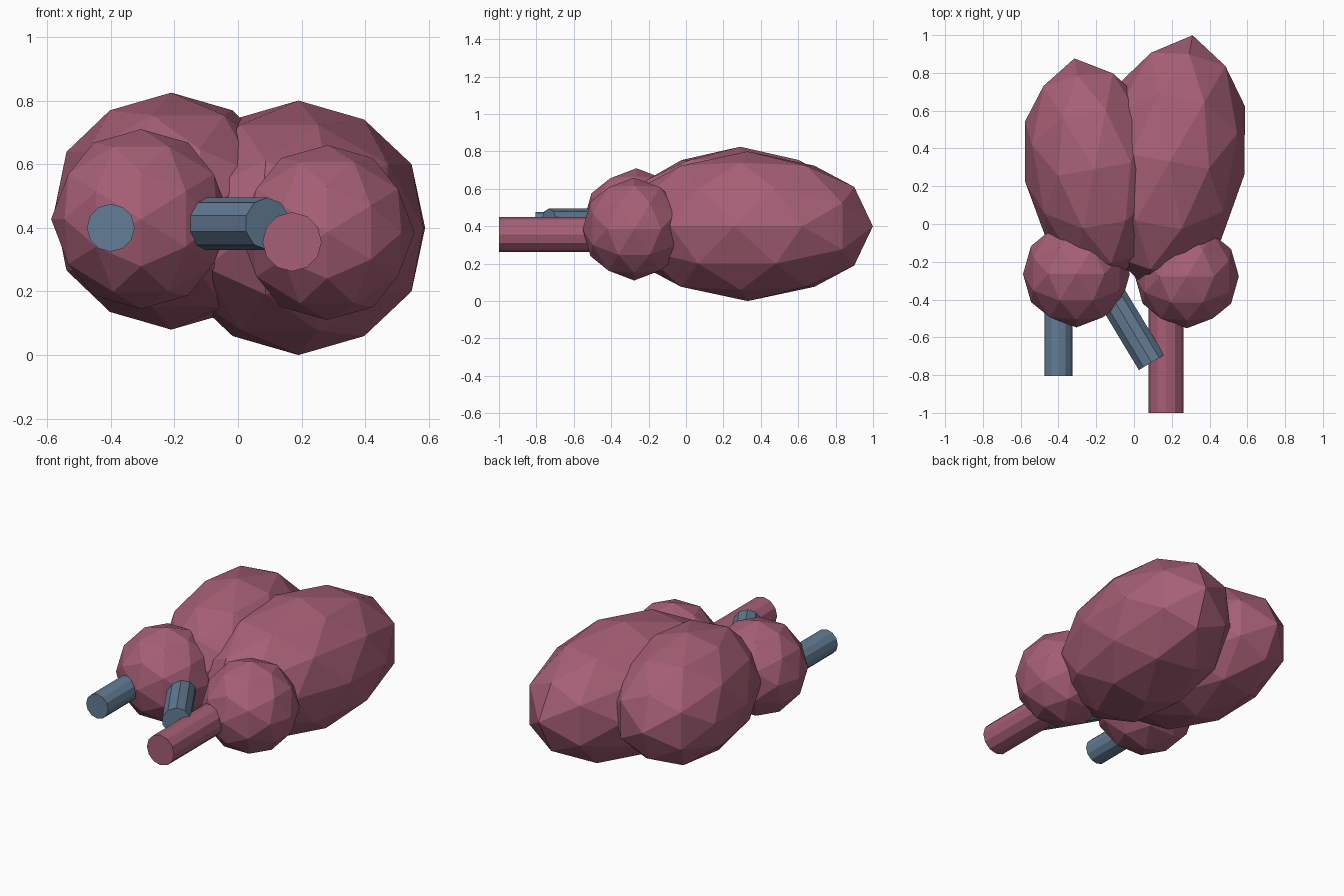
import bpy, bmesh, math
from mathutils import Vector, Matrix

if "Cube" in bpy.data.objects:
    bpy.data.objects.remove(bpy.data.objects["Cube"])


def material(name, rgb):
    m = bpy.data.materials.new(name)
    m.diffuse_color = (*rgb, 1)
    m.use_nodes = True
    m.node_tree.nodes["Principled BSDF"].inputs["Base Color"].default_value = m.diffuse_color
    return m


flesh = material("muscle_pink", (0.381, 0.114, 0.181))
blue = material("vein_blue", (0.127, 0.205, 0.305))


def finish(name, bm, mat):
    bmesh.ops.recalc_face_normals(bm, faces=bm.faces)
    me = bpy.data.meshes.new(name)
    bm.to_mesh(me)
    bm.free()
    me.materials.append(mat)
    ob = bpy.data.objects.new(name, me)
    bpy.context.collection.objects.link(ob)
    return ob


def lobe(name, centre, radius, stretch=1.0, turn=0.0):
    """80-sided ball aligned to the axes, stretched along y and turned about z."""
    t = (1 + 5 ** 0.5) / 2
    bm = bmesh.new()
    for a in (-1, 1):
        for b in (-t, t):
            for co in ((a, 0, b), (0, b, a), (b, a, 0)):
                bm.verts.new(co)
    bmesh.ops.convex_hull(bm, input=bm.verts)
    bmesh.ops.subdivide_edges(bm, edges=bm.edges, cuts=1, use_grid_fill=True)
    for v in bm.verts:
        v.co = v.co.normalized() * radius
        v.co.y *= stretch
    bm.transform(Matrix.Translation(centre) @ Matrix.Rotation(math.radians(turn), 4, 'Z'))
    return finish(name, bm, flesh)


def vessel(name, start, end, radius, sides, mat):
    """Capped tube between two points, with a corner pointing straight up."""
    start, end = Vector(start), Vector(end)
    axis = (end - start).normalized()
    up = Vector((0, 0, 1))
    side = axis.cross(up)
    bm = bmesh.new()
    rings = []
    for p in (start, end):
        rings.append([bm.verts.new(p + radius * (up * math.cos(a) + side * math.sin(a)))
                      for a in (2 * math.pi * i / sides for i in range(sides))])
    for i in range(sides):
        j = (i + 1) % sides
        bm.faces.new((rings[0][i], rings[0][j], rings[1][j], rings[1][i]))
    for r in rings:
        bm.faces.new(r)
    return finish(name, bm, mat)


# Large lower chambers
lobe("right_ventricle", (0.19, 0.33, 0.40), 0.40, 1.7, -10.2)
lobe("left_ventricle", (-0.21, 0.29, 0.4525), 0.3725, 1.6, 10.2)

# Small upper chambers
lobe("right_atrium", (0.28, -0.277, 0.385), 0.275)
lobe("left_atrium", (-0.305, -0.265, 0.4275), 0.2825)

# Vessels
vessel("main_artery", (0.17, -1.0, 0.356), (0.17, -0.3, 0.356), 0.093, 12, flesh)
vessel("straight_vein", (-0.40, -0.805, 0.40), (-0.40, -0.3, 0.40), 0.075, 12, blue)
vessel("slanted_vein", (0.0925, -0.733, 0.413), (-0.15, -0.33, 0.413), 0.082, 10, blue)
